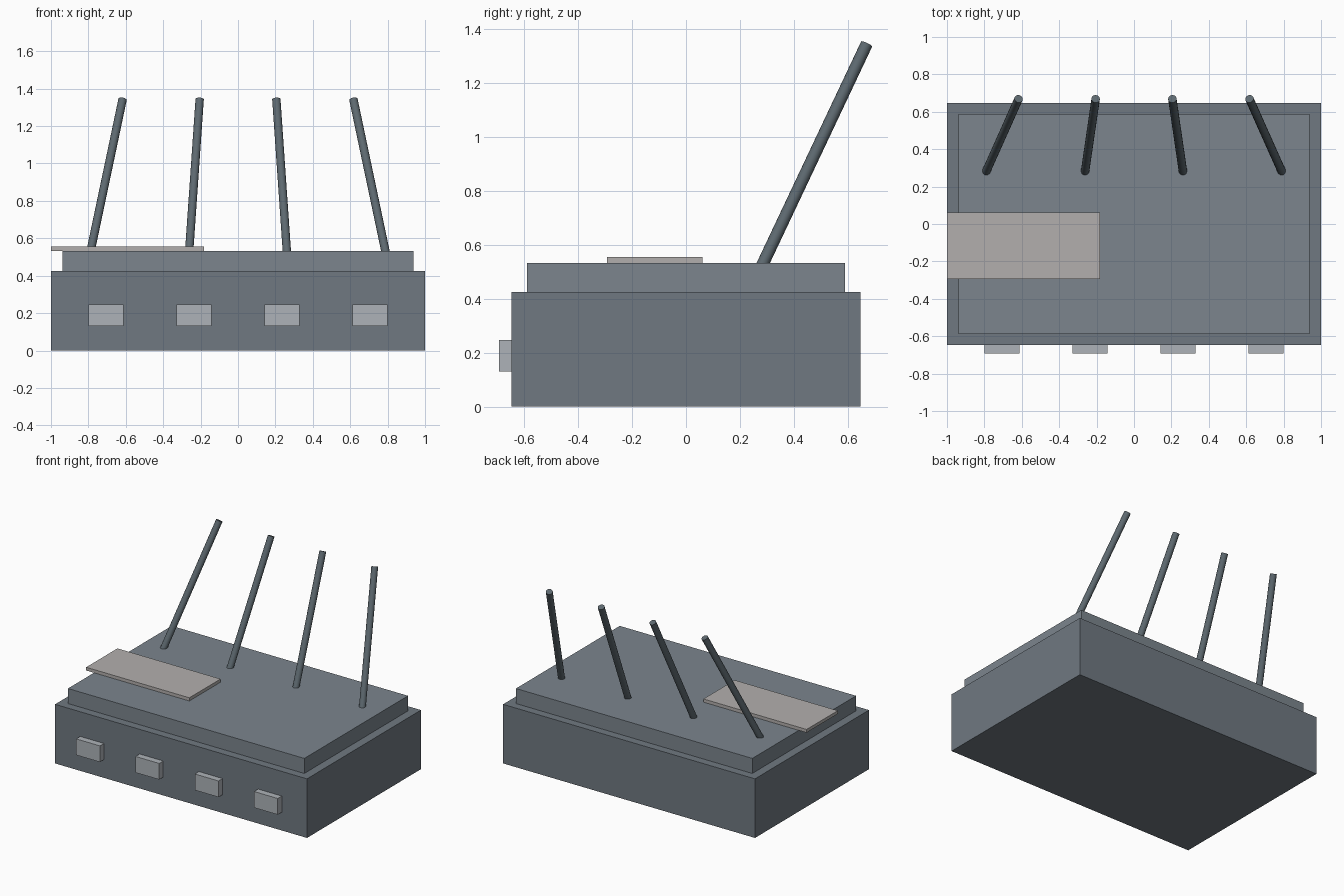
import bpy
import math
from mathutils import Vector

if "Cube" in bpy.data.objects:
    bpy.data.objects.remove(bpy.data.objects["Cube"])


def material(name, rgb):
    mat = bpy.data.materials.new(name)
    mat.diffuse_color = (*rgb, 1)
    mat.use_nodes = True
    mat.node_tree.nodes["Principled BSDF"].inputs["Base Color"].default_value = mat.diffuse_color
    return mat


body_mat = material("slate", (0.16, 0.19, 0.22))
lid_mat = material("light_slate", (0.20, 0.235, 0.27))
rod_mat = material("dark_slate", (0.11, 0.14, 0.16))
button_mat = material("pale_grey", (0.42, 0.45, 0.48))
plate_mat = material("warm_grey", (0.45, 0.43, 0.42))


def box(name, low, high, mat):
    low, high = Vector(low), Vector(high)
    bpy.ops.mesh.primitive_cube_add(size=1, location=(low + high) / 2)
    obj = bpy.context.object
    obj.name = name
    obj.scale = high - low
    bpy.ops.object.transform_apply(location=False, rotation=False, scale=True)
    obj.data.materials.append(mat)
    return obj


def rod(name, start, end, radius, mat):
    start, end = Vector(start), Vector(end)
    axis = end - start
    bpy.ops.mesh.primitive_cylinder_add(
        vertices=16, radius=radius, depth=axis.length,
        location=(start + end) / 2, rotation=axis.to_track_quat('Z', 'Y').to_euler())
    obj = bpy.context.object
    obj.name = name
    obj.data.materials.append(mat)
    bpy.ops.object.shade_smooth_by_angle(angle=math.radians(40))
    return obj


# Casing and raised lid
LID_TOP = 0.532
box("casing", (-1, -0.646, 0), (1, 0.646, 0.424), body_mat)
box("lid", (-0.938, -0.588, 0.424), (0.938, 0.588, LID_TOP), lid_mat)

# Thin plate overhanging the left edge of the lid
box("top_plate", (-1, -0.293, LID_TOP), (-0.181, 0.061, 0.555), plate_mat)

# Row of front buttons
for i in range(4):
    x = -0.706 + i * 0.4707
    box(f"front_button_{i + 1}", (x - 0.094, -0.692, 0.131),
        (x + 0.094, -0.646, 0.247), button_mat)

# Antennas leaning back and inward, mirrored left and right
for label, base_x, tip_x in (("outer", 0.788, 0.617), ("inner", 0.261, 0.205)):
    for side, sign in (("left", -1), ("right", 1)):
        base = Vector((sign * base_x, 0.286, LID_TOP))
        tip = Vector((sign * tip_x, 0.669, 1.343))
        sunk = base - (tip - base) * 0.02
        rod(f"{label}_antenna_{side}", sunk, tip, 0.0225, rod_mat)
